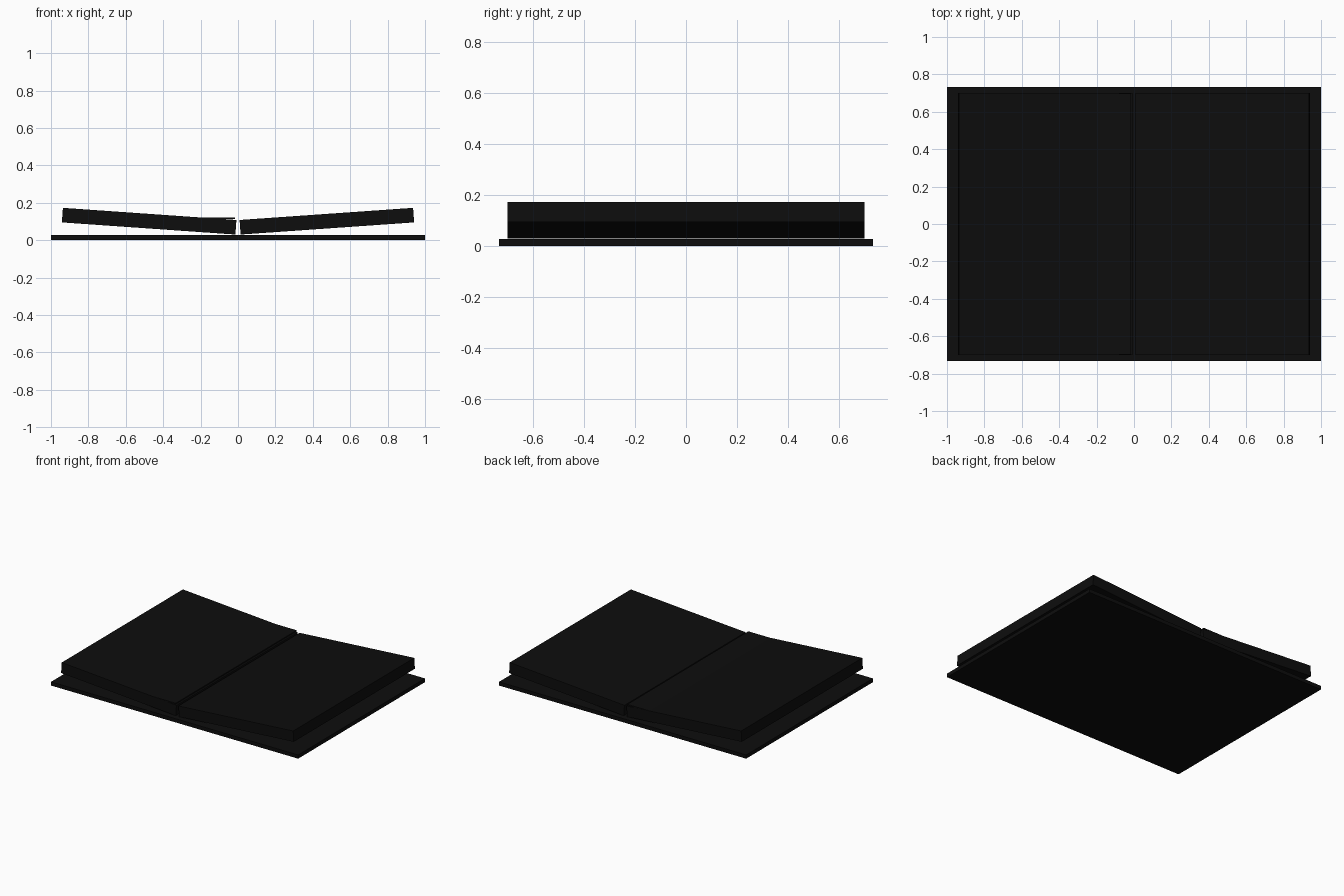
import bpy
import math

if "Cube" in bpy.data.objects:
    bpy.data.objects.remove(bpy.data.objects["Cube"])

black = bpy.data.materials.new("near black")
black.diffuse_color = (0.004, 0.004, 0.004, 1)
black.use_nodes = True
black.node_tree.nodes["Principled BSDF"].inputs["Base Color"].default_value = black.diffuse_color


def box(name, size, location, tilt=0.0):
    """Box of a given size, tilted about the y axis."""
    bpy.ops.mesh.primitive_cube_add(size=1, location=location)
    ob = bpy.context.object
    ob.name = name
    ob.scale = size
    bpy.ops.object.transform_apply(location=False, rotation=False, scale=True)
    ob.rotation_euler = (0, tilt, 0)
    ob.data.materials.append(black)
    return ob


# Open cover lying flat
box("cover", (2.0, 1.466, 0.027), (0, 0, 0.0135))

# Two page blocks, rising towards the outer edges
TILT = math.radians(4)
for side, name in ((-1, "left_pages"), (1, "right_pages")):
    box(name, (0.93, 1.4, 0.078), (0.475 * side, 0, 0.1015), -TILT * side)

# Loose flat sheet that emerges from the left block near the spine
box("loose_sheet", (0.87, 1.398, 0.008), (-0.45, 0, 0.117))
